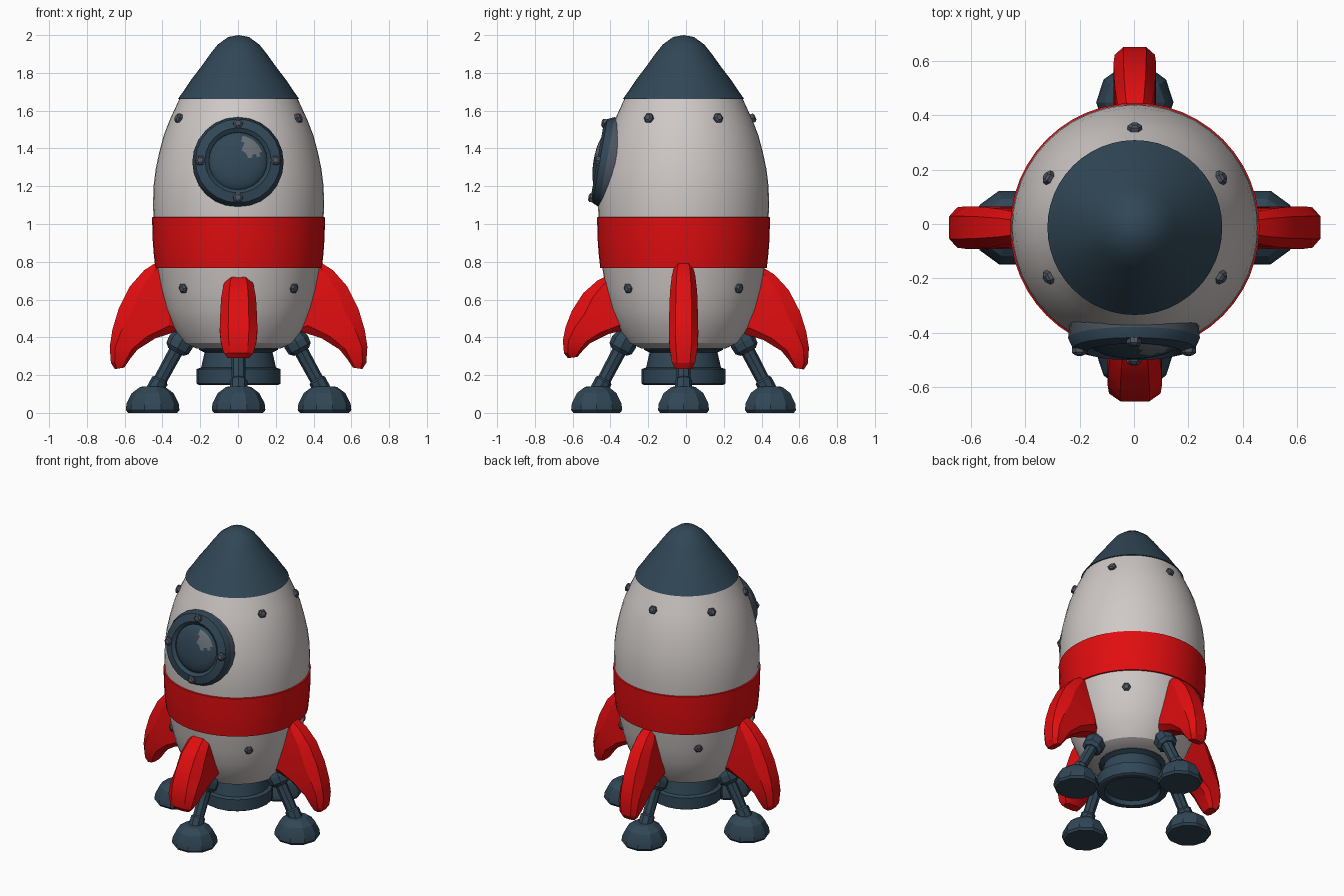
import bpy, bmesh, math
from mathutils import Matrix, Vector

if "Cube" in bpy.data.objects:
    bpy.data.objects.remove(bpy.data.objects["Cube"])


def material(name, rgb):
    m = bpy.data.materials.new(name)
    m.diffuse_color = (*rgb, 1)
    m.use_nodes = True
    m.node_tree.nodes["Principled BSDF"].inputs["Base Color"].default_value = m.diffuse_color
    return m


WHITE = material("hull white", (0.62, 0.58, 0.565))
RED = material("bright red", (0.75, 0.004, 0.005))
NAVY = material("dark blue", (0.030, 0.062, 0.092))
SLATE = material("slate grey", (0.075, 0.088, 0.115))
SHINE = material("glass highlight", (0.14, 0.16, 0.18))
CENTRE = Matrix.Translation((0.003, -0.013, 0))


def finish(name, bm, mats, matrix=CENTRE, angle=30):
    bmesh.ops.recalc_face_normals(bm, faces=bm.faces[:])
    me = bpy.data.meshes.new(name)
    bm.to_mesh(me)
    bm.free()
    me.transform(matrix)
    for m in mats:
        me.materials.append(m)
    if angle:
        me.shade_smooth()
        me.set_sharp_from_angle(angle=math.radians(angle))
    ob = bpy.data.objects.new(name, me)
    bpy.context.collection.objects.link(ob)
    return ob


def loft(bm, rings):
    """Bridge consecutive vertex rings; one-vertex rings become tips."""
    for a, b in zip(rings, rings[1:]):
        n = max(len(a), len(b))
        for i in range(n):
            j = (i + 1) % n
            if len(a) == 1:
                bm.faces.new((a[0], b[i], b[j]))
            elif len(b) == 1:
                bm.faces.new((a[i], a[j], b[0]))
            else:
                bm.faces.new((a[i], a[j], b[j], b[i]))
    for r in (rings[0], rings[-1]):
        if len(r) > 2:
            bm.faces.new(r)


def lathe(name, profile, mats, n=48, matrix=CENTRE, angle=30, rule=None):
    bm = bmesh.new()
    rings = []
    for r, z in profile:
        k = n if r > 0 else 1
        rings.append([bm.verts.new((r * math.cos(math.tau * i / n), r * math.sin(math.tau * i / n), z))
                      for i in range(k)])
    loft(bm, rings)
    bm.normal_update()
    if rule:
        for f in bm.faces:
            f.material_index = rule(f.calc_center_median())
    return finish(name, bm, mats, matrix, angle)


def aim(origin, direction):
    return CENTRE @ Matrix.Translation(origin) @ Vector(direction).to_track_quat('Z', 'Y').to_matrix().to_4x4()


# Hull, band and nose
lathe("lower_hull", [(0, .34), (.22, .34), (.29, .37), (.345, .45), (.385, .55), (.412, .66), (.432, .78)], [WHITE])
lathe("red_band", [(.41, .768), (.441, .768), (.449, .84), (.455, .92), (.458, 1.035), (.44, 1.042)], [RED])
lathe("upper_hull", [(.45, 1.03), (.453, 1.10), (.45, 1.2), (.439, 1.29), (.42, 1.38), (.396, 1.47),
                     (.365, 1.55), (.312, 1.665)], [WHITE])
lathe("nose_cone", [(.29, 1.66), (.321, 1.662), (.29, 1.705), (.25, 1.765), (.20, 1.83), (.15, 1.90),
                    (.11, 1.95), (.055, 1.99), (0, 2.0)], [NAVY])

# Engine nozzle
lathe("engine_nozzle", [(.20, .37), (.21, .335), (.18, .32), (.198, .24), (.222, .232), (.222, .155),
                        (.21, .148), (.175, .148), (.165, .175), (0, .18)], [NAVY], n=20)

# Porthole, tilted to follow the hull
port = Matrix.Translation((0, -.405, 1.325)) @ Matrix.Rotation(math.radians(80), 4, 'X')
lathe("porthole_frame", [(.236, -.06), (.242, .015), (.225, .052), (.175, .066), (.155, .05), (.15, .01)],
      [NAVY, SLATE], n=24, matrix=port, rule=lambda c: int(c.z < .02 and c.xy.length > .22))


def is_shine(c):
    a = math.degrees(math.atan2(c.y, c.x))
    return int(.055 < c.xy.length < .128 and 15 < a < 75)


lathe("porthole_glass", [(.157, .03)] + [(.157 * math.sin(t), .035 + .05 * math.cos(t))
      for t in [math.radians(d) for d in (80, 70, 60, 50, 40, 30, 20, 10)]] + [(0, .085)],
      [NAVY, SHINE], n=36, matrix=port, rule=is_shine)
BOLT = [(.027, -.02), (.027, .008), (.016, .016)]
for i in range(4):
    a = math.pi / 2 * i
    lathe("porthole_bolt", BOLT, [SLATE], n=6, angle=0,
          matrix=port @ Matrix.Translation((.2 * math.cos(a), .2 * math.sin(a), .062)))

# Hull bolts: five above (the porthole takes the sixth place), four below
for deg, r, z, up in [(d, .366, 1.56, .4) for d in (30, 90, 150, 210, 330)] + \
                     [(d, .412, .66, -.2) for d in (45, 135, 225, 315)]:
    c, s = math.cos(math.radians(deg)), math.sin(math.radians(deg))
    lathe("hull_bolt", BOLT, [SLATE], n=6, matrix=aim((r * c, r * s, z), (c, s, up)), angle=0)

# Fins: stations of outer r, z, inner r, z, half width
STATIONS = [(.43, .80, .36, .72, .045), (.50, .755, .34, .62, .062), (.575, .67, .32, .53, .072),
            (.635, .55, .30, .44, .076), (.668, .44, .44, .395, .078), (.682, .35, .535, .335, .074),
            (.676, .265, .575, .285, .062), (.655, .232, .605, .24, .045)]


def fin(name, deg, shift=0, top=.80, bottom=.232, wide=1.0):
    bm = bmesh.new()
    rings = []
    for ro, zo, ri, zi, w in STATIONS:
        ring = []
        for t, side in ((0, .55), (.2, 1), (.8, 1), (1, .6), (1, -.6), (.8, -1), (.2, -1), (0, -.55)):
            r, z = ro + (ri - ro) * t + shift, zo + (zi - zo) * t
            z = bottom + (z - .232) * (top - bottom) / .568
            ring.append(bm.verts.new((r, side * w * wide, z)))
        rings.append(ring)
    loft(bm, rings)
    finish(name, bm, [RED], CENTRE @ Matrix.Rotation(math.radians(deg), 4, 'Z'), 25)


fin("right_fin", 0)
fin("left_fin", 180)
fin("back_fin", 90, -.018, .775, .23)
fin("front_fin", 270, -.043, .735, .29, 1.28)

# Landing legs: foot, strut and hip joint
for side, deg in (("right", 0), ("back", 90), ("left", 180), ("front", 270)):
    c, s = math.cos(math.radians(deg)), math.sin(math.radians(deg))
    foot, hip = Vector((.455 * c, .46 * s, .10)), Vector((.30 * c, .31 * s, .385))
    axis = hip - foot
    lathe(side + "_foot", [(.13, 0), (.142, .015), (.138, .05), (.11, .105), (.065, .138), (0, .142)], [NAVY],
          n=10, matrix=CENTRE @ Matrix.Translation((foot.x, foot.y, 0)), angle=20)
    L = axis.length
    lathe(side + "_strut", [(.046, 0), (.046, .08), (.036, .09), (.038, L - .05), (.05, L)], [NAVY],
          n=8, matrix=aim(foot, axis), angle=20)
    lathe(side + "_hip_joint", [(.045, -.07), (.066, -.05), (.07, -.01), (.055, .04), (0, .06)], [NAVY],
          n=8, matrix=aim(hip, axis), angle=20)
